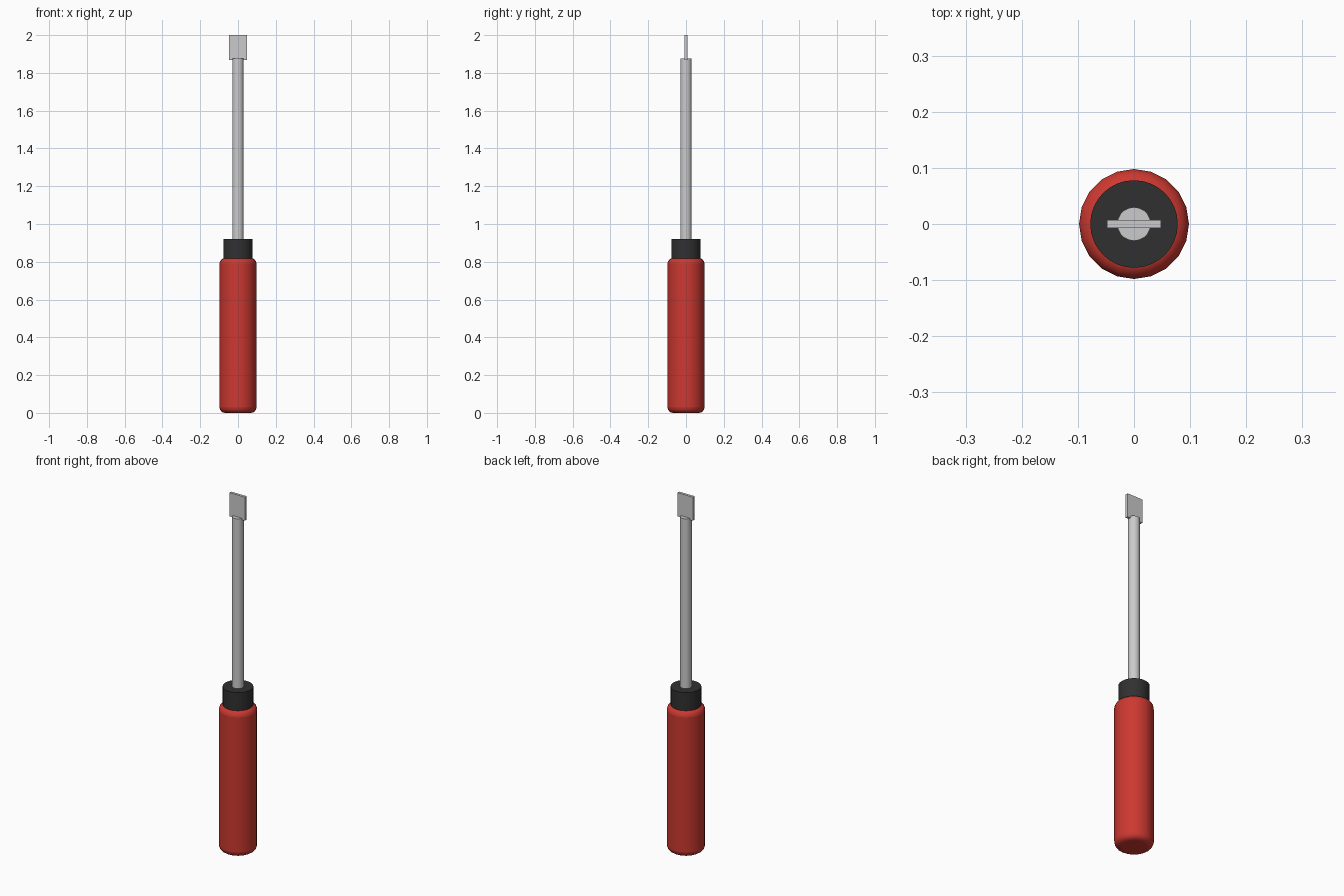
import bpy
from math import radians

if "Cube" in bpy.data.objects:
    bpy.data.objects.remove(bpy.data.objects["Cube"])


def material(name, color):
    m = bpy.data.materials.new(name)
    m.diffuse_color = (*color, 1)
    m.use_nodes = True
    m.node_tree.nodes["Principled BSDF"].inputs["Base Color"].default_value = m.diffuse_color
    return m


def bevel(ob, width, segments):
    b = ob.modifiers.new("bevel", "BEVEL")
    b.width = width
    b.segments = segments
    b.limit_method = "ANGLE"
    b.angle_limit = radians(40)


def cylinder(name, radius, z0, z1, sides, mat=None, bevel_width=0):
    bpy.ops.mesh.primitive_cylinder_add(vertices=sides, radius=radius, depth=z1 - z0,
                                        location=(0, 0, (z0 + z1) / 2))
    ob = bpy.context.object
    ob.name = name
    if mat:
        ob.data.materials.append(mat)
    bpy.ops.object.shade_smooth_by_angle(angle=radians(40))
    if bevel_width:
        bevel(ob, bevel_width, 4)
        bpy.ops.object.modifier_apply(modifier="bevel")
        bpy.ops.object.shade_smooth_by_angle(angle=radians(40))
    return ob


red = material("red", (0.6, 0.04, 0.03))
black = material("black", (0.03, 0.03, 0.03))

# Rounded grip, collar and shaft
cylinder("handle", 0.098, 0, 0.82, 20, red, 0.03)
cylinder("collar", 0.078, 0.81, 0.92, 32, black)
cylinder("shaft", 0.03, 0.9, 1.876, 20)

# Flat blade, wider than the shaft
bpy.ops.mesh.primitive_cube_add(size=1, location=(0, 0, 1.9335))
blade = bpy.context.object
blade.name = "blade"
blade.scale = (0.096, 0.015, 0.133)
bpy.ops.object.transform_apply(location=False, rotation=False, scale=True)
